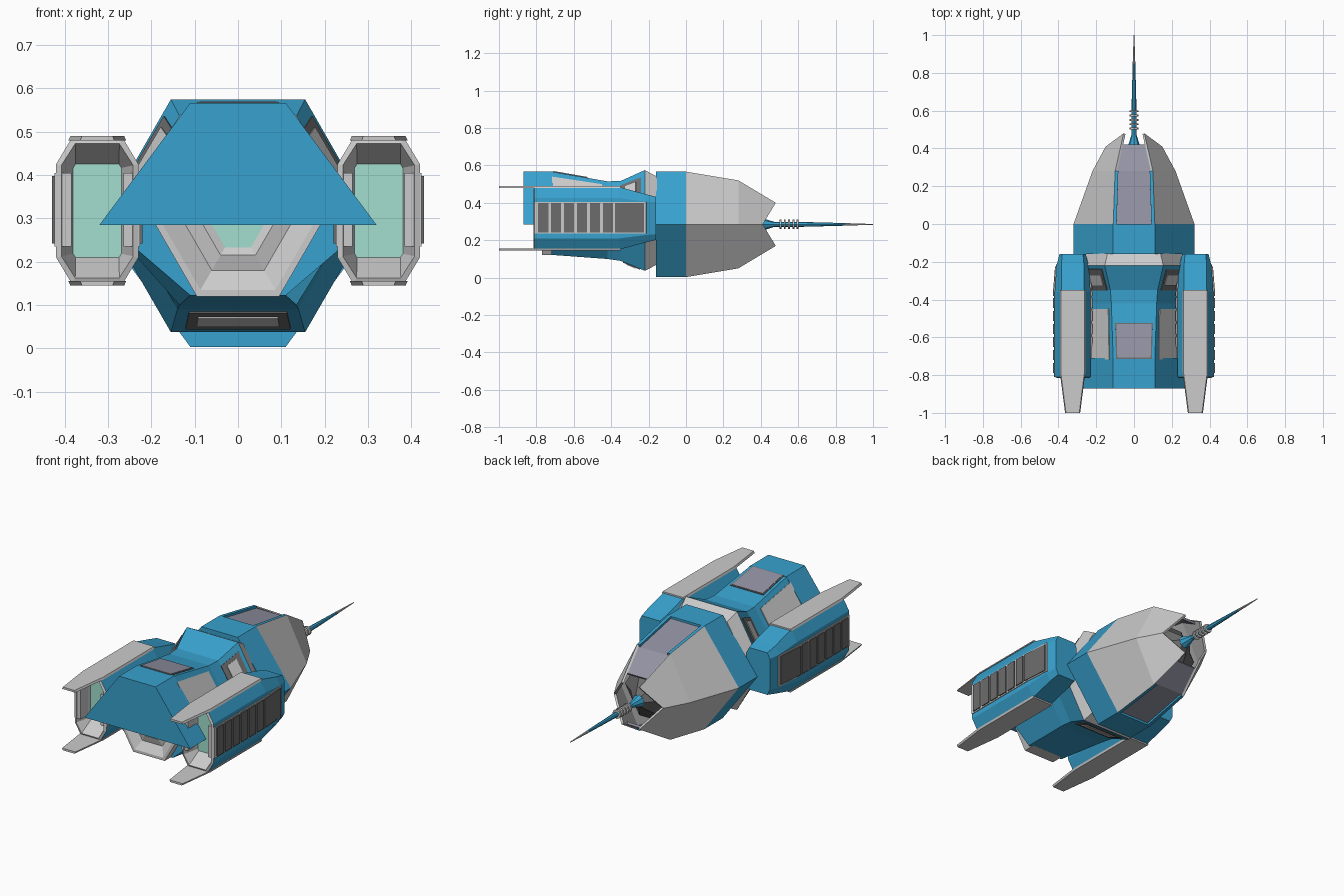
import bpy, bmesh, math
from mathutils import Vector as V

if "Cube" in bpy.data.objects:
    bpy.data.objects.remove(bpy.data.objects["Cube"])

def material(name, rgb):
    m = bpy.data.materials.new(name)
    m.diffuse_color = (*rgb, 1)
    m.use_nodes = True
    m.node_tree.nodes["Principled BSDF"].inputs["Base Color"].default_value = m.diffuse_color
    return m

BLUE = material("blue_paint", (0.04, 0.36, 0.62))
MINT = material("mint_glow", (0.36, 0.74, 0.62))
GLASS = material("window_glass", (0.29, 0.29, 0.37))
DARK = material("vent_grey", (0.15, 0.15, 0.15))
CZ = 0.285  # height of the ship's axis

def finish(name, bm, mat):
    me = bpy.data.meshes.new(name)
    bm.to_mesh(me)
    bm.free()
    if mat:
        me.materials.append(mat)
    ob = bpy.data.objects.new(name, me)
    bpy.context.collection.objects.link(ob)
    return ob

def loft(name, rings, mat=None, cap0=True, cap1=True):
    bm = bmesh.new()
    vs = [[bm.verts.new(p) for p in r] for r in rings]
    n = len(vs[0])
    for a, b in zip(vs, vs[1:]):
        for i in range(n):
            j = (i + 1) % n
            bm.faces.new((a[i], a[j], b[j], b[i]))
    if cap0:
        bm.faces.new(vs[0])
    if cap1:
        bm.faces.new(vs[-1][::-1])
    bmesh.ops.recalc_face_normals(bm, faces=bm.faces)
    return finish(name, bm, mat)

def sheet(name, rows, mat=None, thick=0.012):
    """Strip of quads facing away from the axis, thickened inwards."""
    bm = bmesh.new()
    vs = [[bm.verts.new(p) for p in r] for r in rows]
    for a, b in zip(vs, vs[1:]):
        for i in range(len(a) - 1):
            bm.faces.new((a[i], a[i + 1], b[i + 1], b[i]))
    bm.normal_update()
    for f in bm.faces:
        c = f.calc_center_median()
        if f.normal.dot(c - V((0, c.y, CZ))) < 0:
            f.normal_flip()
    ob = finish(name, bm, mat)
    m = ob.modifiers.new("thickness", "SOLIDIFY")
    m.thickness, m.offset = thick, -1
    return ob

def panel(name, quad, u0, u1, v0, v1, off, mat=None):
    """Raised plate on part of a quad (u along the ship, v across)."""
    a, b, c, d = map(V, quad)
    n = (b - a).cross(d - a).normalized()
    mid = (a + b + c + d) / 4
    if n.dot(mid - V((0, mid.y, CZ))) < 0:
        n = -n
    at = lambda u, v: a.lerp(b, v).lerp(d.lerp(c, v), u)
    pts = [at(u0, v0), at(u0, v1), at(u1, v1), at(u1, v0)]
    return loft(name, [[p - n * 0.01 for p in pts], [p + n * off for p in pts]], mat)

def frame_vent(name, quad, u0, u1, v0, v1):
    du, dv = (u1 - u0) * 0.12, (v1 - v0) * 0.1
    panel(name + "_frame", quad, u0, u1, v0, v1, 0.004, DARK)
    panel(name + "_slat", quad, u0 + 2 * du, u1 - 2 * du, v0 + dv, v1 - dv, 0.008)

def hexa(y, t, zt, m, zm, b, zb):
    return [V((x, y, z)) for x, z in
            ((-t, zt), (t, zt), (m, zm), (b, zb), (-b, zb), (-m, zm))]

def regular(y, apothem):
    r = apothem / math.cos(math.pi / 6)
    return hexa(y, r / 2, CZ + apothem, r, CZ, r / 2, CZ - apothem)

def box(name, x, y, z, mat=None):
    return loft(name, [[(x[i], y[0], z[0]), (x[i], y[1], z[0]),
                        (x[i], y[1], z[1]), (x[i], y[0], z[1])] for i in (0, 1)], mat)

# Nose: blue band, four grey petals, windows above and below
loft("nose_band", [hexa(y, 0.11, 0.567, 0.32, CZ, 0.11, 0.003) for y in (-0.16, 0)], BLUE)
for k, side in ((1, "upper"), (-1, "lower")):
    Z = lambda h: CZ + k * h
    for s in (1, -1):
        sheet(f"nose_petal_{side}", [
            [(s * 0.11, 0, Z(0.282)), (s * 0.32, 0, CZ)],
            [(s * 0.10, 0.28, Z(0.235)), (s * 0.22, 0.28, CZ)],
            [(s * 0.055, 0.48, Z(0.115)), (s * 0.15, 0.41, CZ)]])
        sheet(f"window_rail_{side}", [
            [(s * 0.092, 0, Z(0.282)), (s * 0.11, 0, Z(0.282))],
            [(s * 0.083, 0.28, Z(0.235)), (s * 0.10, 0.28, Z(0.235))]], BLUE, 0.02)
    sheet(f"nose_window_{side}", [
        [(-w, y, Z(h)), (w, y, Z(h))] for w, y, h in
        ((0.105, 0, 0.27), (0.096, 0.28, 0.223), (0.066, 0.42, 0.14))], GLASS)
loft("nose_bulkhead", [regular(0.28, 0.15), regular(0.33, 0.09), regular(0.41, 0.03)], DARK)

# Spike with ribs
def lathe(name, profile, mat=None):
    loft(name, [[(r * math.cos(a * math.pi / 4), y, CZ + r * math.sin(a * math.pi / 4))
                 for a in range(8)] for y, r in profile], mat)

lathe("spike_base", [(0.38, 0.03), (0.41, 0.033), (0.47, 0.014), (0.62, 0.013)], BLUE)
for i in range(5):
    y = 0.505 + i * 0.023
    lathe("spike_rib", [(y - 0.005, 0.025), (y + 0.005, 0.025)])
lathe("spike_needle", [(0.62, 0.013), (0.85, 0.007)], BLUE)
lathe("spike_tip", [(0.85, 0.007), (1.0, 0.002)])

# Rear body
secs = [hexa(*s) for s in (
    (-0.22, 0.155, 0.575, 0.31, 0.305, 0.155, 0.037),
    (-0.35, 0.125, 0.517, 0.26, 0.30, 0.14, 0.09),
    (-0.42, 0.12, 0.515, 0.26, 0.30, 0.135, 0.10),
    (-0.72, 0.11, 0.567, 0.30, 0.285, 0.11, 0.122))]
loft("collar", [hexa(-0.155, 0.14, 0.54, 0.28, 0.305, 0.14, 0.07), secs[0]])
loft("rear_body", secs, BLUE)
quad = lambda k, i: (secs[k][i], secs[k][(i + 1) % 6], secs[k + 1][(i + 1) % 6], secs[k + 1][i])
frame_vent("vent_right", quad(0, 1), 0.15, 1.0, 0.12, 0.8)
frame_vent("vent_left", quad(0, 5), 0.15, 1.0, 0.2, 0.88)
frame_vent("vent_bottom", quad(0, 3), 0.2, 0.9, 0.1, 0.9)
panel("side_plate_right", quad(2, 1), 0.1, 0.99, 0.1, 0.7, 0.004)
panel("side_plate_left", quad(2, 5), 0.1, 0.99, 0.3, 0.9, 0.004)
panel("rear_window_frame", quad(2, 0), 0.35, 0.98, 0.07, 0.93, 0.003, DARK)
panel("rear_window", quad(2, 0), 0.37, 0.96, 0.1, 0.9, 0.005, GLASS)
loft("tail_block", [[(-0.11, y, 0.567), (0.11, y, 0.567), (0.32, y, CZ), (-0.32, y, CZ)]
                    for y in (-0.71, -0.87)], BLUE)

# Central nozzle under the tail
loft("nozzle", [regular(y, a) for y, a in ((-0.70, 0.165), (-0.77, 0.165), (-0.77, 0.15),
     (-0.74, 0.105), (-0.75, 0.07), (-0.74, 0.05))], None, True, False)
loft("nozzle_glow", [regular(-0.72, 0.052), regular(-0.742, 0.052)], MINT)

# Engine pods
PX, PZ = 0.325, 0.3175

def octo(s, y, hx, hz, cx, cz):
    pts = ((hx - cx, hz), (hx, hz - cz), (hx, cz - hz), (hx - cx, -hz),
           (cx - hx, -hz), (-hx, cz - hz), (-hx, hz - cz), (cx - hx, hz))
    return [(s * PX + x, y, PZ + z) for x, z in pts]

for s, side in ((1, "right"), (-1, "left")):
    loft(f"pod_{side}", [octo(s, *r) for r in (
        (-0.16, 0.07, 0.115, 0.015, 0.03), (-0.22, 0.085, 0.13, 0.025, 0.04),
        (-0.36, 0.095, 0.168, 0.036, 0.06), (-0.81, 0.095, 0.168, 0.036, 0.06))],
        BLUE, True, False)
    loft(f"pod_exhaust_{side}", [octo(s, *r) for r in (
        (-0.81, 0.095, 0.168, 0.036, 0.06), (-0.815, 0.083, 0.155, 0.032, 0.05),
        (-0.73, 0.055, 0.107, 0.005, 0.008))], None, False, False)
    loft(f"pod_glow_{side}", [octo(s, y, 0.056, 0.108, 0.005, 0.008)
                              for y in (-0.71, -0.732)], MINT)
    for d in (1, -1):
        # Side grille, on the outer and inner face
        X = lambda h: s * PX + d * h
        outline = [(0.06, -0.20), (0.088, -0.215), (0.099, -0.36), (0.099, -0.81), (0.06, -0.81)]
        loft(f"grille_plate_{side}", [[(X(h), y, z) for h, y in outline] for z in (0.235, 0.405)])
        for i in range(6):
            y = -0.79 + i * 0.069
            box(f"grille_slat_{side}", (X(0.09), X(0.105)), (y, y + 0.054), (0.242, 0.398), DARK)
        hatch = [(0.07, -0.225), (0.093, -0.225), (0.104, -0.36), (0.104, -0.38), (0.07, -0.38)]
        loft(f"grille_hatch_{side}", [[(X(h), y, z) for h, y in hatch] for z in (0.242, 0.398)], DARK)
        # Long fin, above and below
        plan = ((-0.35, 0.062), (-0.79, 0.062), (-1.0, 0.035))
        fin = []
        for y, w in plan:
            fin.append([(s * PX + x, y, PZ + d * z) for x, z in
                        ((-w, 0.173), (w, 0.173), (w + 0.005, 0.162), (-w - 0.005, 0.162))])
        loft(f"pod_fin_{side}", fin)
